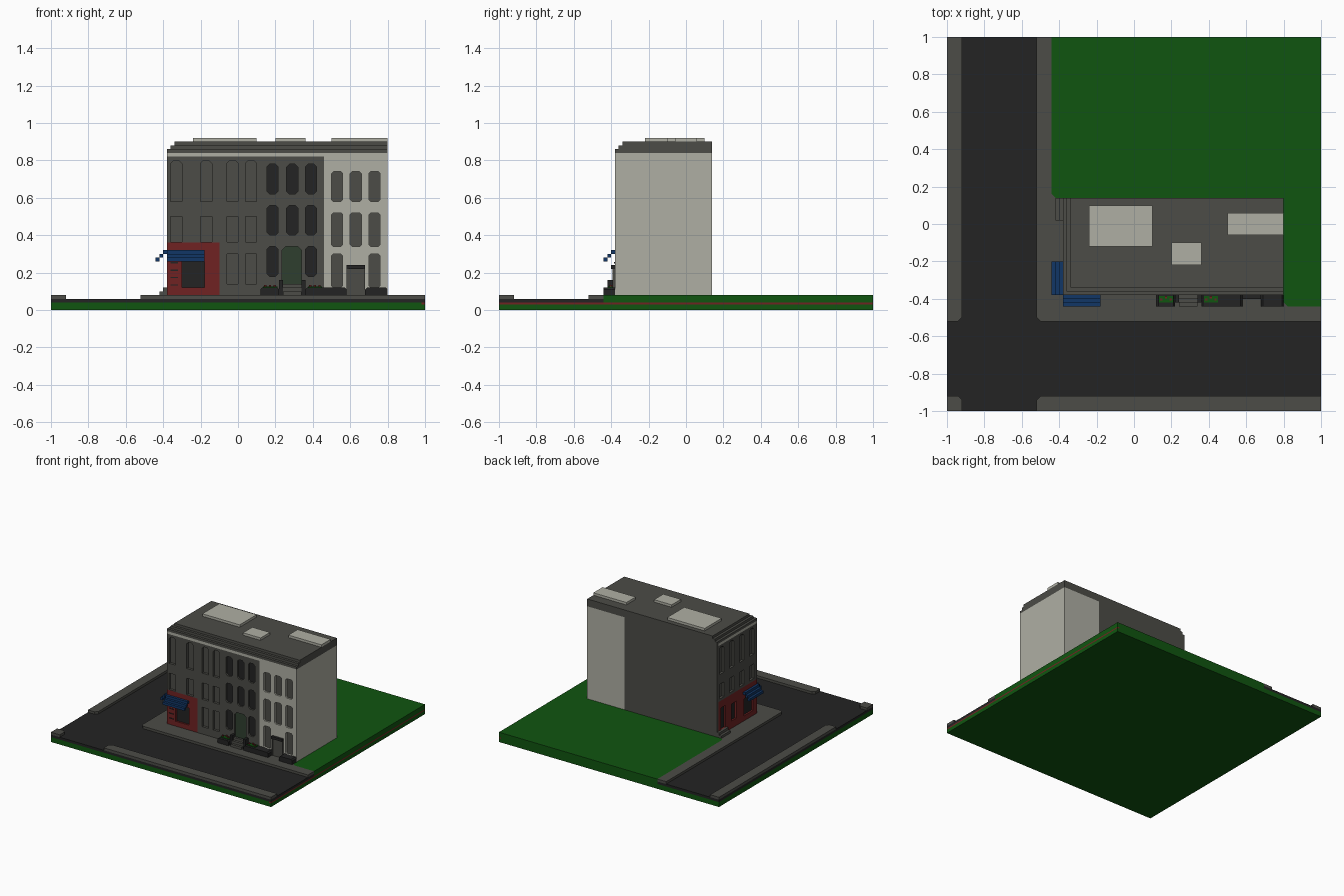
import bpy, bmesh

cube = bpy.data.objects.get("Cube")
if cube:
    bpy.data.objects.remove(cube, do_unlink=True)


def material(name, rgb):
    lin = [((c / 255 + 0.055) / 1.055) ** 2.4 if c > 10 else c / 255 / 12.92 for c in rgb] + [1]
    m = bpy.data.materials.new(name)
    m.use_nodes = True
    m.diffuse_color = lin
    m.node_tree.nodes["Principled BSDF"].inputs["Base Color"].default_value = lin
    return m


GREY = material("stone grey", (76, 76, 71))
BLACK = material("asphalt black", (35, 35, 35))
GREEN = material("grass green", (16, 85, 16))
LIGHT = material("pale stone", (175, 175, 164))
RED = material("shop red", (112, 34, 34))
BLUE = material("awning blue", (17, 54, 102))
DOOR = material("door green", (47, 63, 47))


def prism(name, pts, lo, hi, mat, axis="z"):
    """Extrude a 2D outline along an axis: z uses (x, y), y uses (x, z), x uses (y, z)."""
    place = {"z": lambda a, b, h: (a, b, h),
             "y": lambda a, b, h: (a, h, b),
             "x": lambda a, b, h: (h, a, b)}[axis]
    bm = bmesh.new()
    rings = [[bm.verts.new(place(a, b, h)) for a, b in pts] for h in (lo, hi)]
    n = len(pts)
    bm.faces.new(rings[0])
    bm.faces.new(rings[1])
    for i in range(n):
        j = (i + 1) % n
        bm.faces.new((rings[0][i], rings[0][j], rings[1][j], rings[1][i]))
    bmesh.ops.recalc_face_normals(bm, faces=bm.faces)
    me = bpy.data.meshes.new(name)
    bm.to_mesh(me)
    bm.free()
    me.materials.append(mat)
    ob = bpy.data.objects.new(name, me)
    bpy.context.collection.objects.link(ob)
    return ob


def box(name, x0, x1, y0, y1, z0, z1, mat):
    return prism(name, [(x0, y0), (x1, y0), (x1, y1), (x0, y1)], z0, z1, mat)


def outline(a0, a1, z0, z1, top=0.01, bottom=0.0):
    """Opening outline with chamfered corners."""
    pts = [(a0 + bottom, z0), (a1 - bottom, z0)]
    if bottom:
        pts.append((a1, z0 + bottom))
    if top:
        pts += [(a1, z1 - top), (a1 - top, z1), (a0 + top, z1), (a0, z1 - top)]
    else:
        pts += [(a1, z1), (a0, z1)]
    if bottom:
        pts.append((a0, z0 + bottom))
    return pts


def openings(wall, specs, depth=0.02):
    """Cut recesses into a wall; spec = (name, axis, outline, pane material or None)."""
    for name, axis, pts, pane in specs:
        face = -0.38
        cut = prism("cutter", pts, face - 0.03, face + depth, GREY, axis)
        mod = wall.modifiers.new("cut", "BOOLEAN")
        mod.operation, mod.solver, mod.object = "DIFFERENCE", "EXACT", cut
        dg = bpy.context.evaluated_depsgraph_get()
        mesh = bpy.data.meshes.new_from_object(wall.evaluated_get(dg))
        wall.modifiers.clear()
        wall.data = mesh
        bpy.data.objects.remove(cut, do_unlink=True)
        if pane:
            prism(name, pts, face + depth - 0.006, face + depth, pane, axis)


# Ground: base slab with a red line along one edge, road, grass, pavements
box("base_slab", -1, 1, -1, 1, 0, 0.03, GREEN)
box("base_upper", -1, 0.98, -1, 1, 0.03, 0.04, GREEN)
box("red_edge_strip", 0.98, 1, -1, 1, 0.03, 0.04, RED)
prism("road", [(-1, -1), (1, -1), (1, -.44), (.8, -.44), (.8, .14), (-.44, .14), (-.44, 1), (-1, 1)],
      0.04, 0.06, BLACK)
prism("grass", [(-.44, 1), (-.44, .16), (-.42, .14), (.8, .14), (.8, -.42), (.82, -.44), (1, -.44), (1, 1)],
      0.04, 0.08, GREEN)
prism("main_pavement", [(-.52, 1), (-.52, -.5), (-.5, -.52), (1, -.52), (1, -.44), (.82, -.44), (.8, -.42),
                        (.8, .14), (-.42, .14), (-.44, .16), (-.44, 1)], 0.06, 0.08, GREY)
prism("west_pavement", [(-1, -.52), (-.94, -.52), (-.92, -.5), (-.92, 1), (-1, 1)], 0.06, 0.08, GREY)
prism("south_pavement", [(-.52, -1), (1, -1), (1, -.92), (-.5, -.92), (-.52, -.94)], 0.06, 0.08, GREY)
prism("corner_pavement", [(-1, -1), (-.92, -1), (-.92, -.94), (-.94, -.92), (-1, -.92)], 0.06, 0.08, GREY)

# Building masses
shop = box("shop_floor", -.38, -.1, -.38, .12, .08, .36, RED)
box("shop_back_wall", -.38, -.1, .12, .14, .08, .36, GREY)
lower = box("grey_lower_floor", -.1, .46, -.38, .14, .08, .36, GREY)
upper = box("grey_upper_floors", -.38, .46, -.38, .14, .36, .82, GREY)
pale = box("pale_house", .46, .8, -.38, .14, .08, .84, LIGHT)
box("pale_frieze", -.38, .46, -.38, .12, .82, .84, LIGHT)
box("frieze_back", -.38, .46, .12, .14, .82, .84, GREY)

# Stepped cornice and roof hatches
for i in range(3):
    s = -.38 + .02 * i
    box(f"cornice_step_{i + 1}", s, .8, s, .14, .84 + .02 * i, .86 + .02 * i, GREY)
for i, (x0, x1, y0, y1) in enumerate([(-.24, .1, -.12, .1), (.2, .36, -.22, -.1), (.5, .8, -.06, .06)]):
    box(f"roof_hatch_{i + 1}", x0, x1, y0, y1, .90, .92, LIGHT)

# Corner house windows, front and side
specs = []
for x in (-.36, -.2, -.06, .04):
    specs += [("tall_window", "y", outline(x, x + .06, .58, .80, .016), None),
              ("square_window", "y", outline(x, x + .06, .365, .50, 0), None)]
for y in (-.34, -.21, -.08, .05):
    specs += [("side_tall_window", "x", outline(y, y + .06, .58, .80, .016), None),
              ("side_square_window", "x", outline(y, y + .06, .38, .50, 0), None)]
# Middle house windows
for x in (.155, .26, .36):
    for z in (.62, .40):
        specs.append(("dark_window", "y", outline(x, x + .06, z, z + .16, .015, .015), BLACK))
openings(upper, specs)

specs = [("lower_window", "y", outline(x, x + .06, .14, .30, 0), None) for x in (-.06, .04)]
specs += [("dark_window", "y", outline(x, x + .06, .18, .34, .015, .015), BLACK) for x in (.155, .36)]
specs.append(("green_door", "y", outline(.235, .34, .12, .34, .02), DOOR))
openings(lower, specs)

# Pale house windows
specs = []
for i, x in enumerate((.5, .6, .7)):
    for z0, z1 in ((.58, .74), (.34, .52), (.12, .30)):
        if i != 1 or z0 > .2:
            specs.append(("pale_house_window", "y", outline(x, x + .06, z0, z1, .01, .01), GREY))
openings(pale, specs)

# Shop openings
openings(shop, [("shop_window", "y", outline(-.30, -.18, .12, .26, 0), BLACK),
                ("side_shop_window", "x", outline(-.33, -.21, .12, .26, 0), BLACK),
                ("side_small_window", "x", outline(-.11, -.05, .14, .28, 0), BLACK),
                ("side_door", "x", outline(.03, .09, .12, .30, 0), BLACK)])
for i in range(4):
    z = .13 + .04 * i
    box("shop_slat", -.36, -.32, -.384, -.38, z, z + .006, BLACK)

# Stepped awnings on both shop fronts
for i in range(3):
    d, z = -.40 - .02 * i, .30 - .02 * i
    box("front_awning_step", -.38, -.18, d, d + .02, z, z + .02, BLUE)
    box("side_awning_step", d, d + .02, -.38, -.20, z, z + .02, BLUE)

# Side door steps
box("side_step_low", -.42, -.38, .02, .14, .08, .10, GREY)
box("side_step_high", -.40, -.38, .02, .14, .10, .12, GREY)

# Front stair with railings
for i in range(3):
    box(f"front_stair_{i + 1}", .24, .34, -.44 + .02 * i, -.38, .08 + .02 * i, .10 + .02 * i, GREY)
for x in (.22, .34):
    box("stair_railing", x, x + .02, -.42, -.38, .08, .16, BLACK)

# Planters and low black enclosures
for x0, x1 in ((.12, .22), (.36, .58), (.68, .8)):
    prism("low_enclosure", outline(x0, x1, .08, .12, .01), -.44, -.38, BLACK, "y")
for x0 in (.125, .365):
    box("planter_foliage", x0 + .01, x0 + .085, -.42, -.385, .12, .126, GREEN)
    for k in range(3):
        fx, fy = x0 + .015 + .025 * k, -.41 + .012 * (k % 2)
        box("planter_flower", fx, fx + .012, fy, fy + .012, .126, .134, RED)

# Pale house entrance with canopy
box("pale_house_door", .59, .67, -.388, -.38, .08, .22, GREY)
for x in (.58, .67):
    box("door_post", x, x + .01, -.392, -.38, .08, .22, GREY)
box("door_canopy", .58, .68, -.40, -.38, .22, .24, BLACK)
